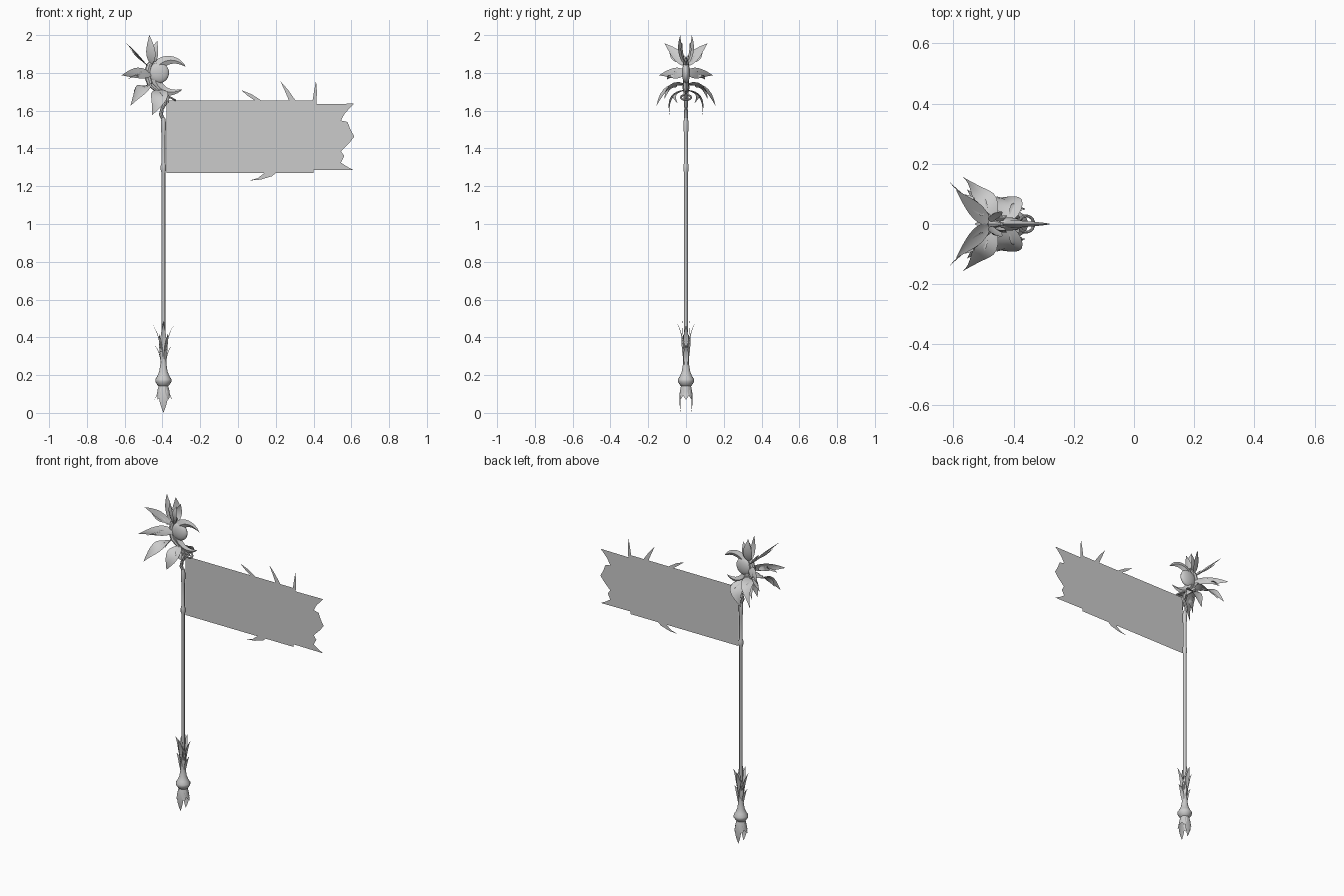
import bpy, bmesh, math
from mathutils import Vector

if "Cube" in bpy.data.objects:
    bpy.data.objects.remove(bpy.data.objects["Cube"])

grey = bpy.data.materials.new("plain_grey")
grey.diffuse_color = (0.6, 0.6, 0.6, 1)
grey.use_nodes = True
grey.node_tree.nodes["Principled BSDF"].inputs["Base Color"].default_value = grey.diffuse_color
PX = -0.395  # pole axis


def make(name, verts, faces, smooth=True, fix=True):
    me = bpy.data.meshes.new(name)
    me.from_pydata([tuple(v) for v in verts], [], faces)
    if fix:
        bm = bmesh.new()
        bm.from_mesh(me)
        bmesh.ops.remove_doubles(bm, verts=bm.verts, dist=1e-5)
        bmesh.ops.recalc_face_normals(bm, faces=bm.faces)
        bm.to_mesh(me)
        bm.free()
    me.materials.append(grey)
    ob = bpy.data.objects.new(name, me)
    bpy.context.collection.objects.link(ob)
    if smooth:
        bpy.ops.object.select_all(action='DESELECT')
        ob.select_set(True)
        bpy.context.view_layer.objects.active = ob
        bpy.ops.object.shade_smooth_by_angle(angle=math.radians(40))
    return ob


def lathe(name, profile, n=12):
    verts, faces = [], []
    for r, z in profile:
        for i in range(n):
            a = 2 * math.pi * i / n
            verts.append((PX + r * math.cos(a), r * math.sin(a), z))
    for k in range(len(profile) - 1):
        for i in range(n):
            j = (i + 1) % n
            faces.append((k*n + i, k*n + j, (k+1)*n + j, (k+1)*n + i))
    faces += [tuple(range(n)), tuple(range((len(profile) - 1) * n, len(profile) * n))]
    return make(name, verts, faces)


def leaf(name, base, mid, tip, side, width, fold=0.25, neck=0.35, rows=9):
    """Curved pointed blade with a raised midrib."""
    b, m, t = Vector(base), Vector(mid), Vector(tip)
    verts, faces = [], []
    for k in range(rows + 1):
        u = k / rows
        p = b*(1-u)**2 + m*2*u*(1-u) + t*u*u
        tan = ((m - b)*(1-u) + (t - m)*u).normalized()
        s = Vector(side)
        s = (s - tan * s.dot(tan)).normalized()
        nrm = tan.cross(s)
        w = width * 0.5 * (neck*(1-u) + math.sin(math.pi * u**0.8)) * (1 if u < 1 else 0)
        verts += [p - s*w, p + nrm*w*fold, p + s*w]
    for k in range(rows):
        for c in (0, 1):
            i = 3*k + c
            faces.append((i, i+1, i+4, i+3))
    return make(name, verts, faces)


def tube(name, pts, radii, cyclic=False):
    cu = bpy.data.curves.new(name, 'CURVE')
    cu.dimensions = '3D'
    cu.bevel_depth, cu.bevel_resolution, cu.use_fill_caps = 1.0, 2, True
    sp = cu.splines.new('POLY')
    sp.points.add(len(pts) - 1)
    for p, co, r in zip(sp.points, pts, radii):
        p.co, p.radius = (*co, 1), r
    sp.use_cyclic_u = cyclic
    cu.materials.append(grey)
    ob = bpy.data.objects.new(name, cu)
    bpy.context.collection.objects.link(ob)
    bpy.ops.object.select_all(action='DESELECT')
    ob.select_set(True)
    bpy.context.view_layer.objects.active = ob
    bpy.ops.object.convert(target='MESH')
    bpy.ops.object.shade_smooth_by_angle(angle=math.radians(40))


# Pole with collars, and vase-shaped foot
lathe("pole", [(.010, .3), (.010, 1.27), (.014, 1.285), (.014, 1.31), (.010, 1.325),
               (.010, 1.47), (.013, 1.5), (.013, 1.54), (.009, 1.565)])
lathe("foot_vase", [(.015, .135), (.030, .145), (.043, .165), (.043, .178), (.032, .195), (.022, .22),
                    (.016, .26), (.014, .30), (.017, .34), (.012, .37)], 16)

# Foot leaves, repeated around the pole: angle, base r/z, mid r/z, tip r/z, width
foot = []
for a in (0, 180):
    foot += [(a, .012, .30, .020, .41, .056, .465, .024), (a, .012, .24, .018, .33, .048, .358, .024),
             (a, .022, .15, .022, .10, .047, .07, .034)]
for a in (90, 270):
    foot += [(a, .012, .31, .018, .41, .046, .475, .026), (a, .010, .33, .020, .43, .020, .49, .018),
             (a, .022, .15, .036, .07, .026, 0, .038)]
for a in (45, 135, 225, 315):
    foot += [(a, .012, .27, .018, .36, .034, .42, .020), (a, .024, .15, .028, .10, .042, .07, .028)]
for a, r0, z0, r1, z1, r2, z2, w in foot:
    c, s = math.cos(math.radians(a)), math.sin(math.radians(a))
    p = [(PX + r*c, r*s, z) for r, z in ((r0, z0), (r1, z1), (r2, z2))]
    leaf("foot_leaf", *p, (-s, c, 0), w)

# Torn banner with pointed shreds
outline = [(-.378, 1.27), (.14, 1.27), (.105, 1.243), (.06, 1.23), (.12, 1.235), (.18, 1.253), (.20, 1.27),
           (.40, 1.27), (.40, 1.287), (.613, 1.285), (.575, 1.305), (.545, 1.325), (.563, 1.36), (.545, 1.385),
           (.59, 1.43), (.616, 1.463), (.595, 1.50), (.58, 1.54), (.545, 1.548), (.565, 1.585), (.613, 1.637),
           (.415, 1.635), (.418, 1.70), (.413, 1.76), (.402, 1.70), (.395, 1.653), (.305, 1.653),
           (.265, 1.71), (.225, 1.755), (.25, 1.70), (.27, 1.653), (.125, 1.653), (.07, 1.688), (.015, 1.71),
           (.05, 1.68), (.09, 1.653), (-.378, 1.653)]
make("banner", [(x, 0, z) for x, z in outline], [tuple(range(len(outline)))], False, False)

# Bent neck between pole and ornament, with the hanging ring
tube("neck", [(PX, 0, 1.55), (-.408, 0, 1.58), (-.402, 0, 1.61), (-.385, 0, 1.64), (-.39, 0, 1.67), (-.42, 0, 1.71)],
     [.008, .011, .009, .010, .014, .012])
ring = [2 * math.pi * i / 20 for i in range(20)]
tube("ring", [(-.358 + .025*math.cos(a), .027*math.sin(a), 1.67 - .014*math.cos(a)) for a in ring], [.005]*20, True)
tube("neck_thorn", [(-.39, 0, 1.675), (-.365, 0, 1.672), (-.335, 0, 1.66)], [.010, .007, .001])

# Crescent with a lens-shaped section
verts, faces, N = [], [], 32
for k in range(N + 1):
    t = k / N
    a = math.radians(27 + 290*t)
    w = .068 * math.sin(math.pi * t)**0.75 if 0 < k < N else 0
    for r, y in ((.105, 0), (.105 - w*.5, -.22*w), (.105 - w, 0), (.105 - w*.5, .22*w)):
        verts.append((-.37 + r*math.cos(a), y, 1.785 + r*math.sin(a)))
for k in range(N):
    for c in range(4):
        i, j = 4*k + c, 4*k + (c+1) % 4
        faces.append((i, j, j+4, i+4))
make("crescent", verts, faces)

# Round boss in the crescent
bpy.ops.mesh.primitive_uv_sphere_add(segments=24, ring_count=12, radius=1, location=(-.42, 0, 1.80),
                                     rotation=(math.pi/2, 0, 0))
boss = bpy.context.object
boss.name = "boss"
boss.scale = (.055, .055, .022)
boss.data.materials.append(grey)
bpy.ops.object.shade_smooth_by_angle(angle=math.radians(40))

# Leaf fan behind the crescent, mirrored front to back: base, mid, tip, side, width
fan = [("high_leaf", (-.48, .01, 1.84), (-.53, .04, 1.90), (-.592, .115, 1.957), (.6, .3, -.7), .050),
       ("high_leaf_barb", (-.50, .03, 1.86), (-.53, .07, 1.88), (-.57, .085, 1.925), (.6, .3, -.7), .032),
       ("top_leaf", (-.46, .01, 1.85), (-.46, .04, 1.92), (-.47, .030, 2.0), (1, .5, 0), .045),
       ("top_leaf_small", (-.44, .01, 1.86), (-.45, .03, 1.92), (-.425, .02, 1.97), (1, .3, 0), .034),
       ("wide_leaf", (-.46, .01, 1.79), (-.53, .05, 1.81), (-.617, .143, 1.787), (.7, -.7, .3), .050),
       ("wide_leaf_barb", (-.50, .03, 1.79), (-.53, .08, 1.80), (-.585, .10, 1.765), (.7, -.7, .3), .030),
       ("low_leaf", (-.47, .01, 1.74), (-.49, .11, 1.76), (-.57, .157, 1.625), (1, -.5, .3), .062),
       ("low_leaf_barb", (-.49, .05, 1.73), (-.53, .10, 1.73), (-.555, .115, 1.66), (1, -.5, .3), .036),
       ("drop_leaf", (-.42, .01, 1.71), (-.40, .115, 1.70), (-.455, .085, 1.575), (1, 0, 0), .075),
       ("drop_leaf_claw", (-.41, .03, 1.70), (-.38, .08, 1.69), (-.365, .045, 1.64), (1, -.5, 0), .032)]
for name, b, m, t, s, w in fan:
    for q in (1, -1):
        leaf(name, *[(x, q*y, z) for x, y, z in (b, m, t, s)], w, fold=0.25*q)

# Central back leaf and lumpy core that the fan grows from
leaf("back_leaf", (-.46, 0, 1.75), (-.50, 0, 1.72), (-.53, 0, 1.66), (0, 1, 0), .03)
tube("core", [(-.42, 0, 1.70), (-.465, 0, 1.74), (-.482, 0, 1.79), (-.47, 0, 1.84), (-.44, 0, 1.88)],
     [.010, .016, .018, .016, .006])
